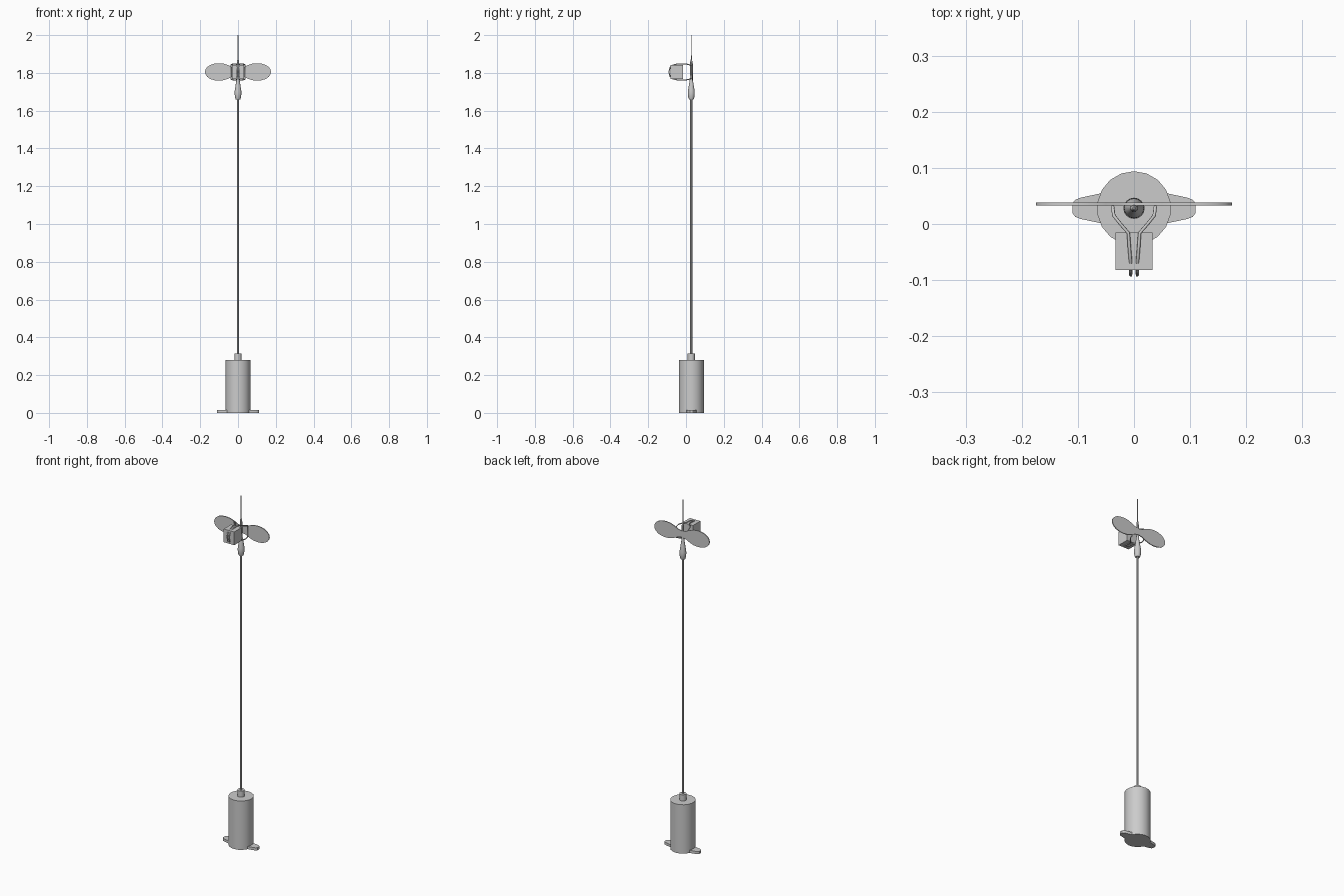
import bpy, bmesh
from math import sin, cos, pi, radians

if "Cube" in bpy.data.objects:
    bpy.data.objects.remove(bpy.data.objects["Cube"])

CY = 0.028      # y of the pole axis
HZ = 1.805      # height of the blade and box centre


def smooth(ob, angle=35):
    bpy.context.view_layer.objects.active = ob
    for o in bpy.context.selected_objects:
        o.select_set(False)
    ob.select_set(True)
    bpy.ops.object.shade_smooth_by_angle(angle=radians(angle))


def finish(name, bm):
    bmesh.ops.recalc_face_normals(bm, faces=bm.faces)
    me = bpy.data.meshes.new(name)
    bm.to_mesh(me)
    bm.free()
    ob = bpy.data.objects.new(name, me)
    bpy.context.collection.objects.link(ob)
    smooth(ob)
    return ob


def lathe(name, profile, sides):
    """Turned part around the pole axis from (radius, z) points."""
    bm = bmesh.new()
    rings = [[bm.verts.new((r * sin(2 * pi * i / sides), CY + r * cos(2 * pi * i / sides), z))
              for i in range(sides)] for r, z in profile]
    for a, b in zip(rings, rings[1:]):
        for i in range(sides):
            j = (i + 1) % sides
            bm.faces.new((a[i], a[j], b[j], b[i]))
    bm.faces.new(rings[0])
    bm.faces.new(rings[-1])
    return finish(name, bm)


def plate(name, points, depth):
    """Flat outline extruded along the depth vector."""
    bm = bmesh.new()
    face = bm.faces.new([bm.verts.new(p) for p in points])
    new = bmesh.ops.extrude_face_region(bm, geom=[face])["geom"]
    bmesh.ops.translate(bm, vec=depth, verts=[v for v in new if isinstance(v, bmesh.types.BMVert)])
    return finish(name, bm)


# Base canister with collar
lathe("base_canister", [(0.066, 0), (0.066, 0.28)], 18)
lathe("base_collar", [(0.019, 0.28), (0.019, 0.315)], 16)

# Mounting lugs on both sides of the base
half = [(0.05, 0.028), (0.062, 0.026), (0.095, 0.019), (0.105, 0.015), (0.11, 0.008)]
outline = half + [(x, -y) for x, y in reversed(half)]
for side, s in (("left", -1), ("right", 1)):
    plate("lug_" + side, [(s * x, CY + y, 0) for x, y in outline], (0, 0, 0.015))

# Pole, teardrop weight, sleeve and antenna tip
lathe("pole", [(0.006, 0.315), (0.006, 1.67)], 10)
lathe("teardrop_weight", [(0.012, 1.66), (0.016, 1.67), (0.018, 1.69), (0.0175, 1.705),
                          (0.012, 1.74), (0.008, 1.765), (0.0065, 1.785)], 16)
lathe("sleeve", [(0.0065, 1.78), (0.0065, 1.85), (0.005, 1.865), (0.003, 1.87)], 10)
lathe("antenna_tip", [(0.0025, 1.865), (0.0022, 2.0)], 8)

# Two-lobed blade
quarter = [(0, 0.018), (0.025, 0.023), (0.05, 0.035), (0.075, 0.0435), (0.1, 0.046),
           (0.125, 0.044), (0.147, 0.037), (0.163, 0.026), (0.172, 0.013), (0.175, 0)]
right = quarter + [(x, -z) for x, z in reversed(quarter[:-1])]
left = [(-x, -z) for x, z in right[1:-1]]
left = [(-x, z) for x, z in reversed(right[1:-1])]
plate("blade", [(x, 0.033, HZ + z) for x, z in right + left], (0, 0.005, 0))

# Box in front of the pole
bpy.ops.mesh.primitive_cube_add(size=1, location=(0, -0.0485, HZ))
box = bpy.context.object
box.name = "front_box"
box.scale = (0.066, 0.067, 0.076)

# Pair of rod clamps looping around the box and flaring out to the blade
arc = [(0.038, 0.031, 0.033), (0.036, 0.015, 0.039), (0.024, 0, 0.042), (0.010, -0.016, 0.043),
       (0.008, -0.045, 0.042), (0.006, -0.068, 0.037), (0.006, -0.084, 0.024), (0.006, -0.091, 0)]
loop = arc + [(x, y, -z) for x, y, z in reversed(arc[:-1])]
for side, s in (("left", -1), ("right", 1)):
    cu = bpy.data.curves.new("clamp_" + side, "CURVE")
    cu.dimensions = "3D"
    cu.bevel_depth = 0.003
    cu.bevel_resolution = 1
    sp = cu.splines.new("POLY")
    sp.points.add(len(loop) - 1)
    for p, (x, y, z) in zip(sp.points, loop):
        p.co = (s * x, y, HZ + z, 1)
    sp.use_cyclic_u = True
    bpy.context.collection.objects.link(bpy.data.objects.new("clamp_" + side, cu))
